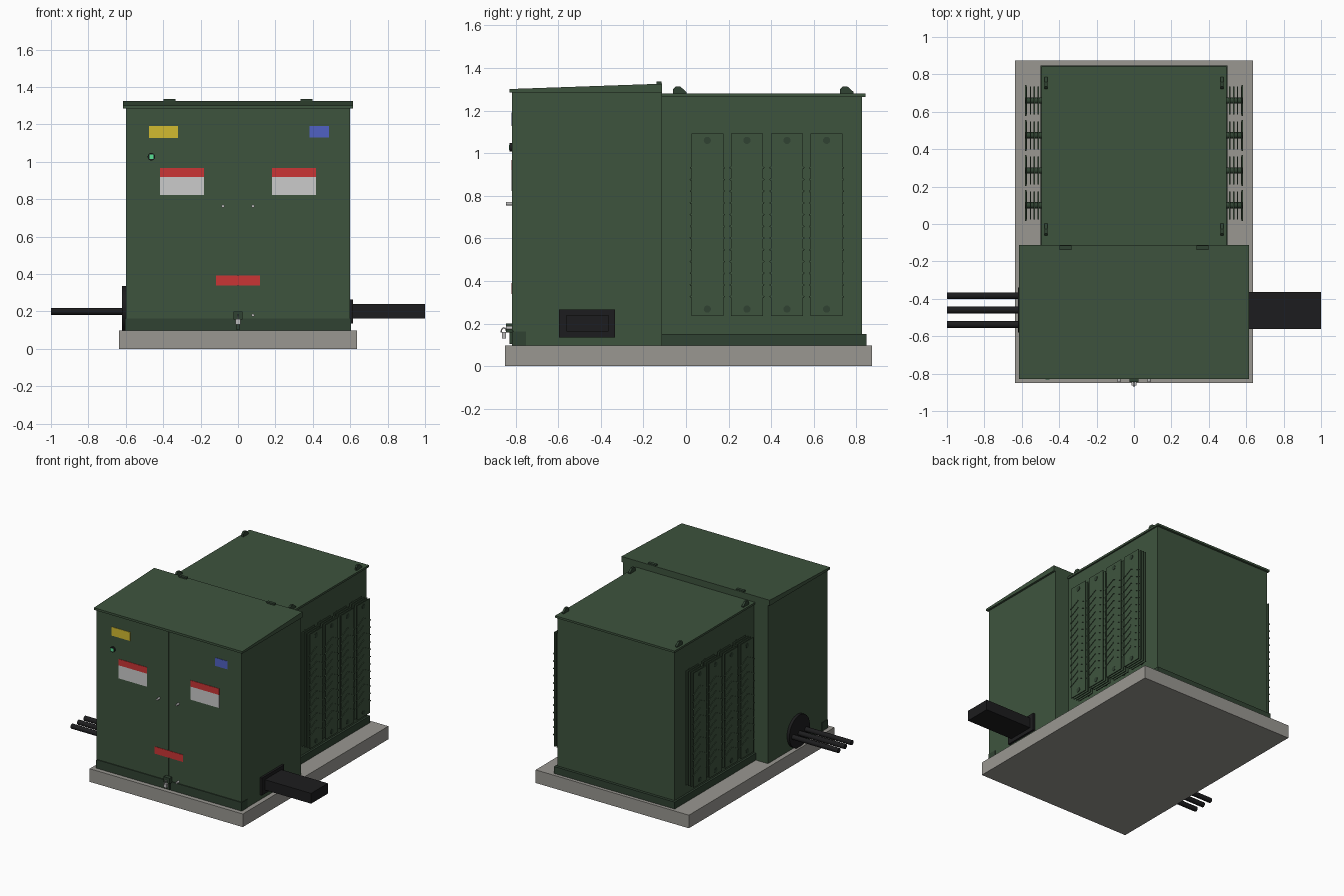
import bpy, bmesh, math
from mathutils import Matrix, Vector

if "Cube" in bpy.data.objects:
    bpy.data.objects.remove(bpy.data.objects["Cube"])

PALETTE = {
    "green": (0.048, 0.088, 0.048), "dark_green": (0.03, 0.055, 0.032),
    "concrete": (0.32, 0.31, 0.285), "black": (0.012, 0.012, 0.013),
    "steel": (0.5, 0.5, 0.5), "white": (0.55, 0.55, 0.55),
    "red": (0.6, 0.035, 0.035), "yellow": (0.65, 0.5, 0.03),
    "blue": (0.08, 0.12, 0.55), "lamp": (0.1, 0.75, 0.3),
}
MATS = {}
for key, rgb in PALETTE.items():
    MATS[key] = bpy.data.materials.new(key)
    MATS[key].diffuse_color = (*rgb, 1)


def finish(name, bm, color, smooth=False):
    bmesh.ops.recalc_face_normals(bm, faces=bm.faces)
    me = bpy.data.meshes.new(name)
    bm.to_mesh(me)
    bm.free()
    me.materials.append(MATS[color])
    ob = bpy.data.objects.new(name, me)
    bpy.context.collection.objects.link(ob)
    if smooth:
        bpy.ops.object.select_all(action='DESELECT')
        ob.select_set(True)
        bpy.context.view_layer.objects.active = ob
        bpy.ops.object.shade_smooth_by_angle(angle=math.radians(40))
    return ob


def add_box(bm, x, y, z, tilt=None):
    """Box from (min, max) ranges, optionally rotated about its centre."""
    size = [r[1] - r[0] for r in (x, y, z)]
    mid = Vector([(r[0] + r[1]) / 2 for r in (x, y, z)])
    m = Matrix.Translation(mid)
    if tilt:
        m = m @ Matrix.Rotation(tilt, 4, 'X')
    bmesh.ops.create_cube(bm, size=1, matrix=m @ Matrix.Diagonal((*size, 1)))


def add_rod(bm, a, b, r, n=24):
    a, b = Vector(a), Vector(b)
    d = b - a
    m = Matrix.Translation((a + b) / 2) @ d.to_track_quat('Z', 'Y').to_matrix().to_4x4()
    bmesh.ops.create_cone(bm, cap_ends=True, segments=n, radius1=r, radius2=r,
                          depth=d.length, matrix=m)


def add_prism(bm, pts, x0, x1):
    """Extrude a (y, z) profile along x."""
    f = bm.faces.new([bm.verts.new((x0, y, z)) for y, z in pts])
    ext = bmesh.ops.extrude_face_region(bm, geom=[f])
    moved = [v for v in ext["geom"] if isinstance(v, bmesh.types.BMVert)]
    bmesh.ops.translate(bm, verts=moved, vec=(x1 - x0, 0, 0))


def box(name, color, x, y, z):
    bm = bmesh.new()
    add_box(bm, x, y, z)
    return finish(name, bm, color)


def rod(name, color, a, b, r, n=24):
    bm = bmesh.new()
    add_rod(bm, a, b, r, n)
    return finish(name, bm, color, True)


def prism(name, color, pts, x0, x1):
    bm = bmesh.new()
    add_prism(bm, pts, x0, x1)
    return finish(name, bm, color)


# Concrete pad
box("pad", "concrete", (-0.635, 0.635), (-0.85, 0.873), (0, 0.098))

# Cable cabinet with sill, two doors and sloped roof
box("cabinet", "green", (-0.6, 0.6), (-0.81, -0.113), (0.098, 1.287))
box("cabinet_sill", "dark_green", (-0.603, 0.603), (-0.817, -0.75), (0.098, 0.162))
for side, x in (("left", (-0.6, -0.003)), ("right", (0.003, 0.6))):
    box("door_" + side, "green", x, (-0.817, -0.8), (0.166, 1.284))
prism("cabinet_roof", "green",
      [(-0.828, 1.285), (-0.113, 1.285), (-0.113, 1.326), (-0.828, 1.301)], -0.615, 0.615)
for x in (-0.365, 0.365):
    box("roof_hinge", "dark_green", (x - 0.032, x + 0.032), (-0.138, -0.116), (1.31, 1.336))

# Transformer tank
box("tank", "green", (-0.485, 0.485), (-0.12, 0.827), (0.098, 1.266))
box("tank_skirt", "dark_green", (-0.5, 0.5), (-0.115, 0.848), (0.098, 0.15))
box("tank_lid", "green", (-0.495, 0.495), (-0.112, 0.843), (1.264, 1.279))
for x in (-0.47, 0.47):
    for y in (-0.03, 0.755):
        prism("lifting_lug", "dark_green",
              [(y - 0.032, 1.278), (y + 0.032, 1.278), (y + 0.032, 1.287),
               (y + 0.004, 1.312), (y - 0.02, 1.312), (y - 0.032, 1.3)],
              x - 0.008, x + 0.008)

# Radiators: fins, chevron ribs and header pipes, four on each side
for s in (-1, 1):
    def span(a, b):
        return tuple(sorted((s * a, s * b)))
    for y in (0.1, 0.286, 0.474, 0.66):
        fins, ribs, pipes = bmesh.new(), bmesh.new(), bmesh.new()
        for x in (0.512, 0.533, 0.554, 0.575):
            add_box(fins, span(x - 0.003, x + 0.003), (y - 0.075, y + 0.075), (0.235, 1.093))
        for i in range(12):
            z = 0.95 - i * 0.055
            for d in (-1, 1):
                add_box(ribs, span(0.574, 0.582),
                        (y + d * 0.041 - 0.045, y + d * 0.041 + 0.045),
                        (z - 0.004, z + 0.004), -d * math.radians(27))
        for z in (0.268, 1.06):
            add_rod(pipes, (s * 0.48, y, z), (s * 0.581, y, z), 0.017, 16)
        finish("radiator_fins", fins, "green")
        finish("radiator_ribs", ribs, "green")
        finish("radiator_headers", pipes, "dark_green", True)

# Incoming cables on the left
rod("cable_flange", "black", (-0.62, -0.46, 0.215), (-0.598, -0.46, 0.215), 0.121, 40)
for y in (-0.383, -0.46, -0.537):
    rod("cable", "black", (-1.0, y, 0.2), (-0.61, y, 0.2), 0.018, 20)

# Bus duct on the right
box("duct_flange", "black", (0.598, 0.616), (-0.595, -0.333), (0.135, 0.265))
box("bus_duct", "black", (0.61, 1.0), (-0.562, -0.364), (0.163, 0.24))

# Blank label plates on the doors
FACE = (-0.82, -0.812)
box("id_plate", "yellow", (-0.476, -0.32), FACE, (1.127, 1.192))
box("notice_plate", "blue", (0.382, 0.487), FACE, (1.13, 1.191))
box("lower_plate", "red", (-0.118, 0.118), FACE, (0.338, 0.391))
for x in (-0.299, 0.299):
    box("warning_plate", "white", (x - 0.118, x + 0.118), FACE, (0.822, 0.92))
    box("warning_header", "red", (x - 0.118, x + 0.118), FACE, (0.92, 0.967))

# Indicator lamp and door bolts
rod("lamp_bezel", "black", (-0.463, -0.81, 1.027), (-0.463, -0.828, 1.027), 0.02)
box("lamp_lens", "lamp", (-0.474, -0.452), (-0.831, -0.82), (1.016, 1.038))
for x, z in ((-0.08, 0.763), (0.08, 0.763), (0.08, 0.18)):
    rod("door_bolt", "steel", (x, -0.81, z), (x, -0.845, z), 0.008, 12)

# Hasp and padlock
box("hasp_plate", "dark_green", (-0.025, 0.025), (-0.845, -0.81), (0.158, 0.2))
box("hasp_strap", "dark_green", (-0.012, 0.012), (-0.828, -0.81), (0.104, 0.16))
box("padlock_body", "steel", (-0.013, 0.013), (-0.863, -0.846), (0.13, 0.16))
shackle = bpy.data.curves.new("padlock_shackle", 'CURVE')
shackle.dimensions = '3D'
shackle.bevel_depth = 0.003
path = shackle.splines.new('POLY')
path.points.add(10)
for i, p in enumerate(path.points):
    a = math.pi * i / 10
    p.co = (0, -0.855 + 0.013 * math.cos(a), 0.158 + 0.022 * math.sin(a), 1)
shackle.materials.append(MATS["steel"])
bpy.context.collection.objects.link(bpy.data.objects.new("padlock_shackle", shackle))

for m in bpy.data.materials:
    if m.users and not m.is_grease_pencil:
        m.use_nodes = True
        m.node_tree.nodes["Principled BSDF"].inputs["Base Color"].default_value = m.diffuse_color
